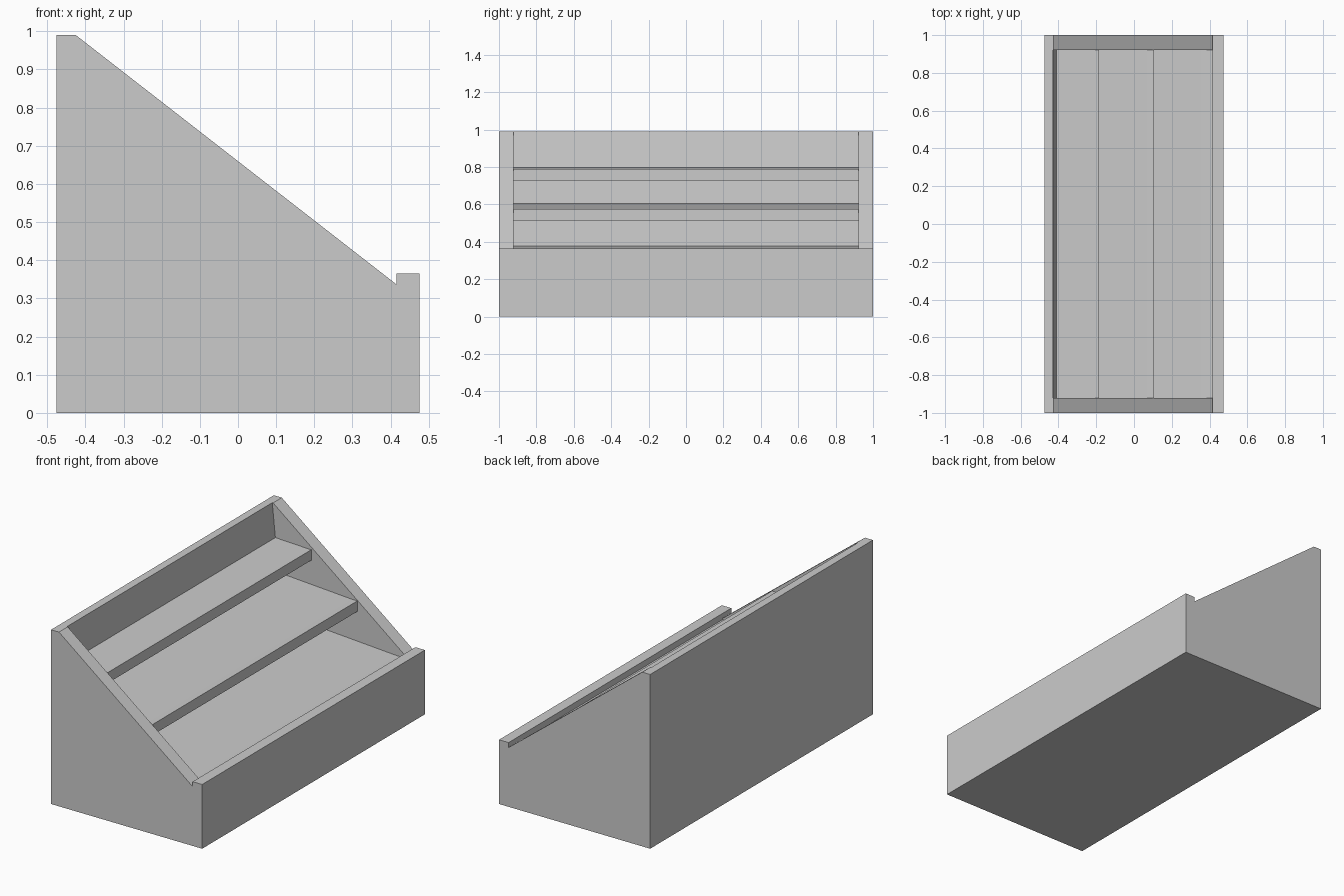
import bpy

if "Cube" in bpy.data.objects:
    bpy.data.objects.remove(bpy.data.objects["Cube"])


def extrude_profile(name, pts, y0, y1):
    """Solid prism: an (x, z) outline swept from y0 to y1."""
    n = len(pts)
    verts = [(x, y0, z) for x, z in pts] + [(x, y1, z) for x, z in pts]
    faces = [tuple(range(n)), tuple(range(2 * n - 1, n - 1, -1))]
    faces += [(i, i + n, (i + 1) % n + n, (i + 1) % n) for i in range(n)]
    mesh = bpy.data.meshes.new(name)
    mesh.from_pydata(verts, [], faces)
    mesh.update()
    obj = bpy.data.objects.new(name, mesh)
    bpy.context.collection.objects.link(obj)
    return obj


INNER = 0.922   # inside face of the side panels

# Sloping side panels with the notch behind the front board
side = [(-0.475, 0), (0.475, 0), (0.475, 0.365), (0.415, 0.365),
        (0.415, 0.337), (-0.425, 0.99), (-0.475, 0.99)]
extrude_profile("side_panel_left", side, -1, -INNER)
extrude_profile("side_panel_right", side, INNER, 1)

# Front board, leaning back board and base
extrude_profile("front_board", [(0.415, 0), (0.475, 0), (0.475, 0.365), (0.415, 0.365)],
                -INNER, INNER)
extrude_profile("back_board", [(-0.475, 0), (-0.36, 0), (-0.41, 0.79), (-0.43, 0.99),
                               (-0.475, 0.99)], -INNER, INNER)
extrude_profile("base_board", [(-0.4, 0), (0.415, 0), (0.415, 0.04), (-0.4, 0.04)],
                -INNER, INNER)

# Shelves: gently sloping top, flat nosing at the front edge
THICK = 0.06
shelves = [("upper_shelf", 0.797, 0.788, -0.2, -0.185),
           ("middle_shelf", 0.606, 0.575, 0.07, 0.105),
           ("lower_shelf", 0.38, 0.33, 0.355, 0.415)]
for name, z_back, z_front, x_nose, x_front in shelves:
    outline = [(-0.42, z_back - THICK), (x_nose, z_front - THICK), (x_front, z_front - THICK),
               (x_front, z_front), (x_nose, z_front), (-0.42, z_back)]
    extrude_profile(name, outline, -INNER, INNER)

# Make all normals point outwards
import bmesh
for obj in bpy.context.collection.objects:
    bm = bmesh.new()
    bm.from_mesh(obj.data)
    bmesh.ops.recalc_face_normals(bm, faces=bm.faces)
    bm.to_mesh(obj.data)
    bm.free()
